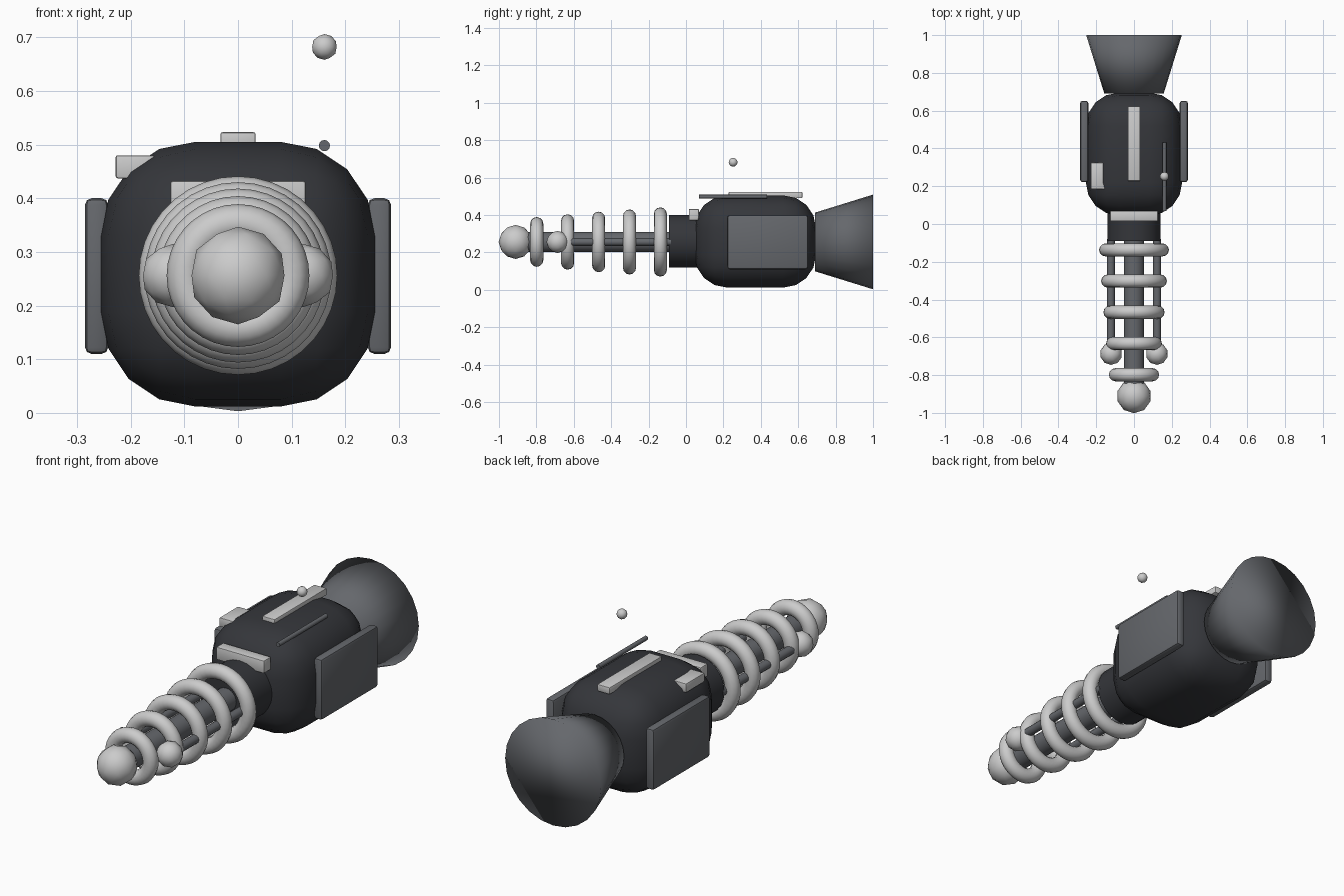
import bpy, math

if "Cube" in bpy.data.objects:
    bpy.data.objects.remove(bpy.data.objects["Cube"])

CZ = 0.256  # height of the long axis


def material(name, col):
    m = bpy.data.materials.new(name)
    m.diffuse_color = (*col, 1)
    m.use_nodes = True
    m.node_tree.nodes["Principled BSDF"].inputs["Base Color"].default_value = m.diffuse_color
    return m


DARK = material("dark_grey", (0.035, 0.037, 0.043))
MID = material("mid_grey", (0.13, 0.137, 0.15))
ALONG_Y = (math.radians(90), 0, 0)


def finish(name, mat=None, angle=40):
    o = bpy.context.object
    o.name = name
    if mat:
        o.data.materials.append(mat)
    bpy.ops.object.shade_smooth_by_angle(angle=math.radians(angle))
    return o


def box(name, x, y, z, bevel, segments=2, mat=None):
    """Bevelled box from (min, max) ranges."""
    r = (x, y, z)
    bpy.ops.mesh.primitive_cube_add(size=1, location=[(a + b) / 2 for a, b in r])
    o = bpy.context.object
    o.scale = [b - a for a, b in r]
    bpy.ops.object.transform_apply(location=False, rotation=False, scale=True)
    m = o.modifiers.new("round", "BEVEL")
    m.width, m.segments = bevel, segments
    bpy.ops.object.modifier_apply(modifier="round")
    return finish(name, mat)


def rod(name, x, z, y0, y1, r0, r1=None, sides=24, mat=None, angle=40):
    """Cylinder or cone along y, radius r0 at y0 and r1 at y1."""
    bpy.ops.mesh.primitive_cone_add(vertices=sides, radius1=r1 or r0, radius2=r0, depth=y1 - y0,
                                    location=(x, (y0 + y1) / 2, z), rotation=ALONG_Y)
    return finish(name, mat, angle)


def ball(name, x, y, z, r):
    bpy.ops.mesh.primitive_ico_sphere_add(subdivisions=2, radius=r, location=(x, y, z))
    return finish(name)


# Main housing, neck and rear flare
box("body", (-0.255, 0.255), (0.045, 0.695), (0.012, 0.505), 0.175, 4, DARK)
rod("neck", 0, 0.26, -0.09, 0.15, 0.14, mat=DARK)
rod("rear_flare", 0, CZ, 0.69, 1.0, 0.157, 0.253, mat=MID, angle=180)

# Barrel core with tapering coil rings and round tip
rod("barrel_core", 0, CZ, -0.88, -0.08, 0.054, mat=MID)
for i, (y, outer) in enumerate([(-0.137, 0.185), (-0.302, 0.174), (-0.467, 0.162),
                                (-0.633, 0.148), (-0.798, 0.133)]):
    bpy.ops.mesh.primitive_torus_add(major_radius=outer - 0.035, minor_radius=0.035,
                                     major_segments=36, minor_segments=12,
                                     location=(0, y, CZ), rotation=ALONG_Y)
    finish(f"coil_ring_{i + 1}")
ball("tip_ball", 0, -0.911, CZ, 0.091)

# Mirrored side rods, rod balls and side plates
for s, side in ((-1, "left"), (1, "right")):
    rod(f"{side}_rod", s * 0.122, CZ, -0.66, -0.08, 0.021, sides=12, mat=MID)
    ball(f"{side}_rod_ball", s * 0.121, -0.687, CZ, 0.059)
    box(f"{side}_plate", sorted((s * 0.242, s * 0.285)), (0.222, 0.652), (0.11, 0.40), 0.012, mat=MID)

# Small fittings on top
box("top_rail", (-0.033, 0.033), (0.228, 0.622), (0.49, 0.523), 0.004)
box("neck_block", (-0.126, 0.126), (0.015, 0.069), (0.372, 0.432), 0.004)
box("corner_block", (-0.228, -0.155), (0.185, 0.325), (0.437, 0.48), 0.004)

# Slim aerial rod and floating bead
rod("slim_rod", 0.161, 0.498, 0.07, 0.432, 0.0105, sides=12, mat=MID)
ball("bead", 0.161, 0.252, 0.682, 0.024)
